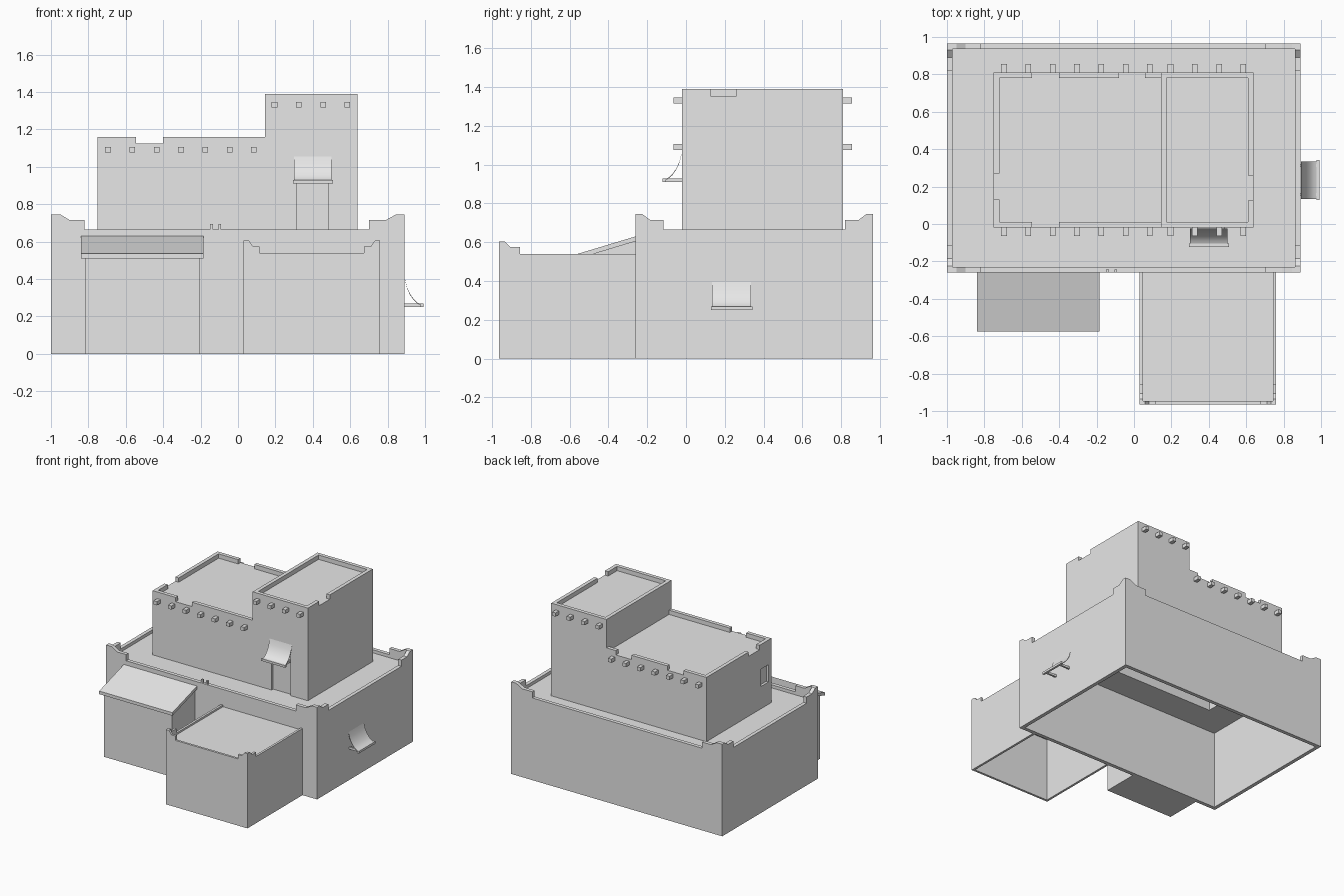
import bpy, bmesh
from mathutils import Vector

cube = bpy.data.objects.get("Cube")
if cube:
    bpy.data.objects.remove(cube, do_unlink=True)

grey = bpy.data.materials.new("plain_grey")
grey.use_nodes = True
grey.diffuse_color = (0.8, 0.8, 0.8, 1)
grey.node_tree.nodes["Principled BSDF"].inputs["Base Color"].default_value = (0.8, 0.8, 0.8, 1)


def finish(name, bm):
    bmesh.ops.recalc_face_normals(bm, faces=bm.faces)
    mesh = bpy.data.meshes.new(name)
    bm.to_mesh(mesh)
    bm.free()
    mesh.materials.append(grey)
    obj = bpy.data.objects.new(name, mesh)
    bpy.context.collection.objects.link(obj)
    return obj


def prism(name, outline, axis, a, b):
    """Extrude an outline in (horizontal, z) along axis 'x' or 'y' from a to b."""
    place = (lambda u, z, w: (w, u, z)) if axis == "x" else (lambda u, z, w: (u, w, z))
    bm = bmesh.new()
    face = bm.faces.new([bm.verts.new(place(u, z, a)) for u, z in outline])
    ext = bmesh.ops.extrude_face_region(bm, geom=[face])
    verts = [g for g in ext["geom"] if isinstance(g, bmesh.types.BMVert)]
    bmesh.ops.translate(bm, verts=verts, vec=Vector(place(0, 0, b - a)))
    return finish(name, bm)


def box(name, x0, x1, y0, y1, z0, z1):
    return prism(name, [(x0, z0), (x1, z0), (x1, z1), (x0, z1)], "y", y0, y1)


def horn(start, way, rim, steps, rise, peak):
    """Raised stepped end of a parapet, listed from the corner inward."""
    flat, slope, end = steps
    return [(start, peak), (start + way * flat, peak), (start + way * slope, rise),
            (start + way * end, rise), (start + way * end, rim)]


def notched(a, b, top, depth, gaps):
    """Top edge from a to b with rectangular gaps."""
    pts = [(a, top)]
    for g0, g1 in gaps:
        pts += [(g0, top), (g0, top - depth), (g1, top - depth), (g1, top)]
    return pts + [(b, top)]


def wall(name, top, z0, axis, a, b):
    return prism(name, [(top[0][0], z0)] + top + [(top[-1][0], z0)], axis, a, b)


def recess(target, name, dims):
    cutter = box(name, *dims)
    cutter.hide_render = True
    cutter.hide_viewport = True
    cutter.display_type = "WIRE"
    mod = target.modifiers.new("recess", "BOOLEAN")
    mod.operation = "DIFFERENCE"
    mod.solver = "EXACT"
    mod.object = cutter


# Ground storey: four walls with horned corners, open underneath
X0, X1, Y0, Y1, T = -1.0, 0.89, -0.26, 0.965, 0.03
RIM, RISE, PEAK = 0.665, 0.715, 0.745
along_x = (horn(X0, 1, RIM, (0.05, 0.1, 0.18), RISE, PEAK)
           + horn(X1, -1, RIM, (0.045, 0.1, 0.19), RISE, PEAK)[::-1])
along_y = (horn(Y0, 1, RIM, (0.035, 0.075, 0.145), RISE, PEAK)
           + horn(Y1, -1, RIM, (0.035, 0.075, 0.145), RISE, PEAK)[::-1])
wall("ground_front_wall", along_x, 0, "y", Y0, Y0 + T)
wall("ground_back_wall", along_x, 0, "y", Y1 - T, Y1)
wall("ground_right_wall", along_y, 0, "x", X0, X0 + T)
wall("ground_left_wall", along_y, 0, "x", X1 - T, X1)

# Terrace around the upper storey
UX0, UX1, UY0, UY1 = -0.75, 0.64, -0.02, 0.81
box("terrace_front", X0 + T, X1 - T, Y0 + T, UY0 + T, 0.63, 0.64)
box("terrace_back", X0 + T, X1 - T, UY1 - T, Y1 - T, 0.63, 0.64)
box("terrace_right", X0 + T, UX0 + T, UY0 + T, UY1 - T, 0.63, 0.64)
box("terrace_left", UX1 - T, X1 - T, UY0 + T, UY1 - T, 0.63, 0.64)

# Upper storey with a taller tower at its left end
LOW, HIGH, TOWER = 1.16, 1.39, 0.145
tower_top = [(TOWER, HIGH), (UX1, HIGH)]
front = wall("upper_front_wall", notched(UX0, TOWER, LOW, 0.035, [(-0.545, -0.4)]) + tower_top,
             0.63, "y", UY0, UY0 + T)
wall("upper_back_wall",
     notched(UX0, TOWER, LOW, 0.035, [(-0.545, -0.4), (-0.08, 0.06)]) + tower_top,
     0.63, "y", UY1 - T, UY1)
side = wall("upper_right_wall", notched(UY0, UY1, LOW, 0.035, [(0.13, 0.27)]),
            0.63, "x", UX0, UX0 + T)
wall("tower_left_wall", notched(UY0, UY1, HIGH, 0.035, [(0.125, 0.26)]),
     0.63, "x", UX1 - T, UX1)
wall("tower_right_wall", [(UY0, HIGH), (UY1, HIGH)], 1.1, "x", TOWER, TOWER + T)
box("upper_roof", UX0 + T, TOWER, UY0 + T, UY1 - T, 1.11, 1.125)
box("tower_roof", TOWER + T, UX1 - T, UY0 + T, UY1 - T, 1.34, 1.355)
recess(front, "doorway_cutter", (0.315, 0.485, UY0 - 0.05, UY0 + 0.02, 0.6, 0.96))
recess(side, "window_cutter", (UX0 - 0.05, UX0 + 0.02, 0.015, 0.11, 0.82, 0.96))

# Beam ends sticking out at front and back
for count, first, z in ((7, -0.695, 1.09), (4, 0.195, 1.33)):
    for i in range(count):
        x = first + i * 0.13
        for label, y in (("front", UY0 - 0.045), ("back", UY1)):
            box(label + "_beam_end", x - 0.015, x + 0.015, y, y + 0.045, z - 0.014, z + 0.016)

# Front annex with a low parapet
AX0, AX1, AY0, AT = 0.03, 0.76, -0.965, 0.018
steps = (0.028, 0.05, 0.085)
annex_top = (horn(AX0, 1, 0.54, steps, 0.575, 0.605)
             + horn(AX1, -1, 0.54, steps, 0.575, 0.605)[::-1])
annex_side = horn(AY0, 1, 0.54, (0.03, 0.06, 0.11), 0.575, 0.605) + [(Y0, 0.54)]
wall("annex_front_wall", annex_top, 0, "y", AY0, AY0 + AT)
wall("annex_right_wall", annex_side, 0, "x", AX0, AX0 + AT)
wall("annex_left_wall", annex_side, 0, "x", AX1 - AT, AX1)
box("annex_roof", AX0 + AT, AX1 - AT, AY0 + AT, Y0, 0.515, 0.525)

# Stall with a sloping roof
prism("stall", [(-0.55, 0), (Y0, 0), (Y0, 0.61), (-0.55, 0.525)], "x", -0.815, -0.205)
prism("stall_roof", [(-0.575, 0.51), (Y0, 0.605), (Y0, 0.63), (-0.575, 0.535)],
      "x", -0.84, -0.185)

# Ladder poles showing above the front wall
for x in (-0.142, -0.098):
    box("ladder_pole", x - 0.007, x + 0.007, Y0 + 0.002, Y0 + 0.016, 0, 0.695)


def awning(name, axis, face, way, a, b, z):
    """Hanging cloth curving out from a wall, with a rod and two arms."""
    curve = [(0.004, 0.145), (0.014, 0.105), (0.03, 0.07), (0.05, 0.042),
             (0.072, 0.022), (0.1, 0.012)]
    outer = [(face + way * d, z + h) for d, h in curve]
    inner = [(u, h - 0.006) for u, h in reversed(outer)]
    cloth = prism(name + "_cloth", outer + inner, axis, a, b)
    bpy.context.view_layer.objects.active = cloth
    cloth.select_set(True)
    bpy.ops.object.shade_smooth_by_angle(angle=0.6)
    cloth.select_set(False)

    def bar(part, d0, d1, s, e):
        u0, u1 = face + way * d0, face + way * d1
        prism(name + part, [(u0, z), (u1, z), (u1, z + 0.018), (u0, z + 0.018)], axis, s, e)

    bar("_rod", 0.085, 0.102, a - 0.007, b + 0.007)
    for s in (a + 0.015, b - 0.03):
        bar("_arm", 0, 0.09, s, s + 0.015)


awning("door_awning", "x", UY0, -1, 0.3, 0.5, 0.91)
awning("side_awning", "y", X1, 1, 0.135, 0.335, 0.25)
